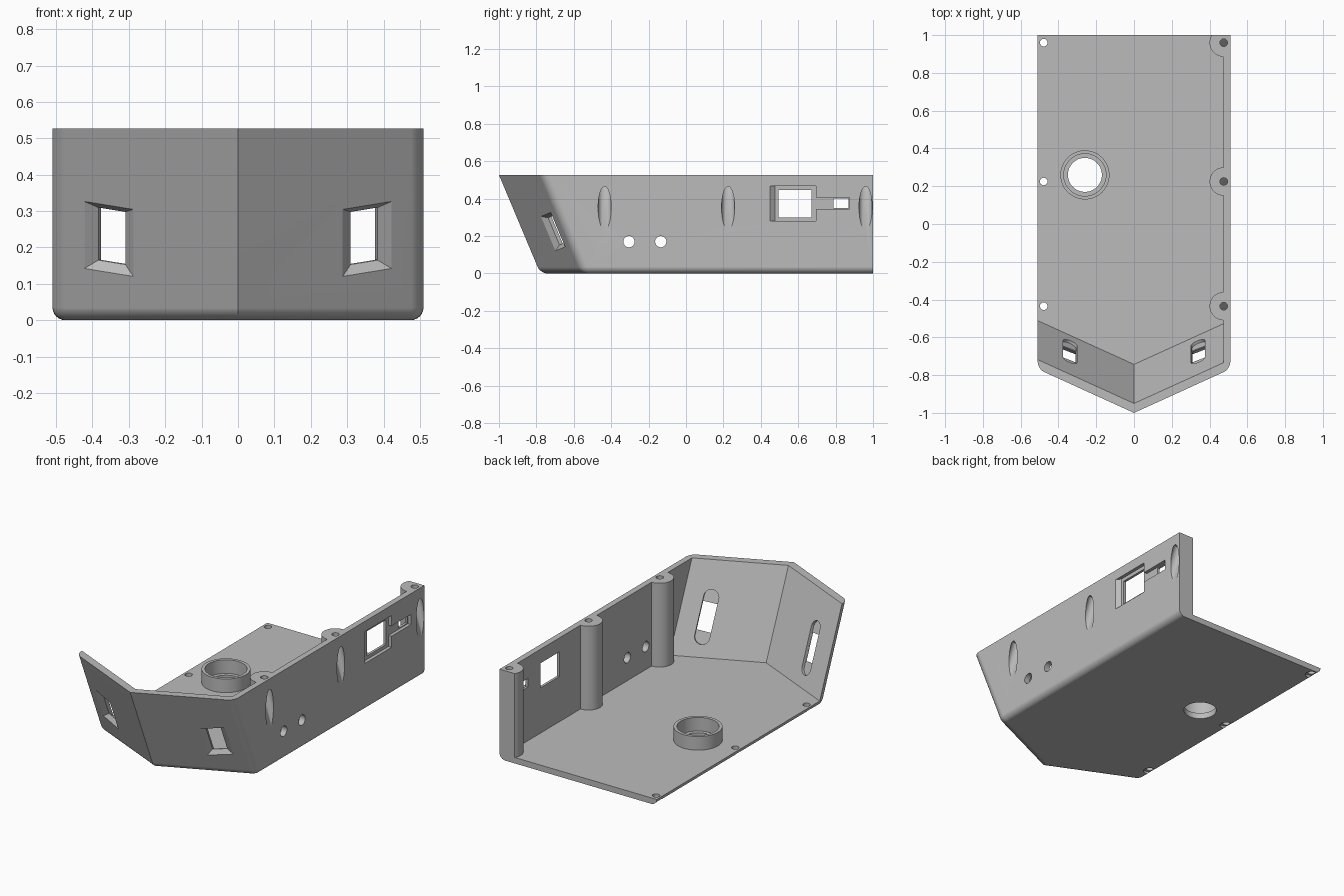
import bpy, bmesh, math
from mathutils import Matrix, Vector

if "Cube" in bpy.data.objects:
    bpy.data.objects.remove(bpy.data.objects["Cube"])

HEIGHT, HALF, FLOOR = 0.527, 0.51, 0.035
SWEEP, LEAN = 0.455, 0.42          # front wall slopes along x and z
SCREW_Y = (-0.435, 0.225, 0.96)


def loft(name, low, high, matrix=Matrix()):
    """Closed solid between two loops with the same number of points."""
    bm = bmesh.new()
    a = [bm.verts.new(matrix @ Vector(p)) for p in low]
    b = [bm.verts.new(matrix @ Vector(p)) for p in high]
    bm.faces.new(a)
    bm.faces.new(b)
    for i in range(len(a)):
        j = (i + 1) % len(a)
        bm.faces.new((a[i], a[j], b[j], b[i]))
    bmesh.ops.recalc_face_normals(bm, faces=bm.faces)
    mesh = bpy.data.meshes.new(name)
    bm.to_mesh(mesh)
    bm.free()
    obj = bpy.data.objects.new(name, mesh)
    bpy.context.collection.objects.link(obj)
    return obj


def circle(r, x, y, z, n=48):
    return [(x + r * math.cos(math.tau * i / n), y + r * math.sin(math.tau * i / n), z) for i in range(n)]


def rect(w, h, z):
    return [(-w / 2, -h / 2, z), (w / 2, -h / 2, z), (w / 2, h / 2, z), (-w / 2, h / 2, z)]


def stadium(r, half, z, n=16):
    pts = []
    for side in (0, 1):
        for i in range(n + 1):
            t = math.pi * (side + i / n)
            pts.append((r * math.cos(t), r * math.sin(t) + (half if side == 0 else -half), z))
    return pts


def cylinder(r, x, y, z0, z1):
    return loft("cutter", circle(r, x, y, z0), circle(r, x, y, z1))


def side_box(y0, y1, z0, z1, x0, x1, slope=0.0):
    def loop(x, shift):
        return [(x, y0 - shift, z0), (x, y1, z0), (x, y1, z1), (x, y0 - shift, z1)]
    return loft("cutter", loop(x0, 0), loop(x1, slope))


def cut(target, cutter):
    """Subtract the cutter for good and remove it."""
    mod = target.modifiers.new("cut", "BOOLEAN")
    mod.operation, mod.solver, mod.object = "DIFFERENCE", "EXACT", cutter
    bpy.context.view_layer.objects.active = target
    bpy.ops.object.modifier_apply(modifier=mod.name)
    bpy.data.objects.remove(cutter)


def front_y(tip, x, z):
    return tip + SWEEP * abs(x) + LEAN * (HEIGHT - z)


def pointed_loop(tip, left, right, back, z):
    return [(0, front_y(tip, 0, z), z), (right, front_y(tip, right, z), z),
            (right, back, z), (left, back, z), (left, front_y(tip, left, z), z)]


# Outer body with rounded bottom and front corner edges
body = loft("enclosure_half", pointed_loop(-1, -HALF, HALF, 1, 0),
            pointed_loop(-1, -HALF, HALF, 1, HEIGHT))
bm = bmesh.new()
bm.from_mesh(body.data)
rounded = []
for e in bm.edges:
    p, q = (v.co for v in e.verts)
    bottom = max(p.z, q.z) < 0.01
    corner = abs(p.z - q.z) > 0.1 and abs(p.x) > 0.1
    at_back = min(p.y, q.y) > 0.99
    if (bottom or corner) and not at_back:
        rounded.append(e)
bmesh.ops.bevel(bm, geom=rounded, offset=0.036, offset_type="OFFSET", segments=6,
                profile=0.5, affect="EDGES", clamp_overlap=True)
bm.to_mesh(body.data)
bm.free()

# Cavity, leaving screw posts and a floor ring standing
cavity = loft("cavity", pointed_loop(-0.95, -0.7, 0.475, 1.2, FLOOR),
              pointed_loop(-0.95, -0.7, 0.475, 1.2, 0.7))
for y in SCREW_Y:
    cut(cavity, cylinder(0.075, 0.475, y, -0.1, 0.8))
cut(cavity, cylinder(0.13, -0.26, 0.26, -0.1, 0.115))
cut(body, cavity)

# Ring recess and floor opening
cut(body, cylinder(0.112, -0.26, 0.26, FLOOR, 0.2))
cut(body, cylinder(0.09, -0.26, 0.26, -0.1, 0.2))

# Screw holes, slanted outer grooves and floor counterbores
for y in SCREW_Y:
    cut(body, loft("cutter", circle(0.035, 0.586, y, 0.1), circle(0.035, 0.469, y, 0.485)))
    cut(body, cylinder(0.02, 0.475, y, 0.47, 0.6))
    cut(body, cylinder(0.02, -0.478, y, -0.1, 0.1))
    cut(body, cylinder(0.034, -0.478, y, -0.1, 0.015))

# Two round holes in the side wall
for y in (-0.305, -0.135):
    turn = Matrix.Translation((0.5, y, 0.17)) @ Matrix.Rotation(math.pi / 2, 4, "Y")
    cut(body, loft("cutter", circle(0.03, 0, 0, -0.1), circle(0.03, 0, 0, 0.1), turn))

# Side socket opening, recess and channel
cut(body, side_box(0.475, 0.695, 0.28, 0.467, 0.49, 0.53, 0.05))
cut(body, side_box(0.69, 0.875, 0.345, 0.405, 0.49, 0.53))
cut(body, side_box(0.495, 0.672, 0.3, 0.445, 0.42, 0.6))
cut(body, side_box(0.788, 0.868, 0.35, 0.4, 0.42, 0.6))

# Flared front windows with rounded inner slots
for s in (-1, 1):
    k = s * SWEEP * LEAN / (1 + LEAN ** 2)
    u = Vector((1, s * SWEEP - LEAN * k, k)).normalized()
    v = Vector((0, -LEAN, 1)).normalized()
    frame = Matrix((u, v, u.cross(v))).transposed().to_4x4()
    x, z = s * 0.355, 0.2235
    frame.translation = (x, front_y(-1, x, z), z)
    cut(body, loft("cutter", rect(0.081, 0.157, -0.022), rect(0.178, 0.221, 0.011), frame))
    cut(body, loft("cutter", rect(0.081, 0.157, -0.08), rect(0.081, 0.157, -0.01), frame))
    cut(body, loft("cutter", stadium(0.041, 0.109, -0.1), stadium(0.041, 0.109, -0.027), frame))

# Single grey material and shading
grey = bpy.data.materials.new("plain_grey")
grey.use_nodes = True
colour = (0.5, 0.5, 0.5, 1)
grey.diffuse_color = colour
grey.node_tree.nodes["Principled BSDF"].inputs["Base Color"].default_value = colour
body.data.materials.clear()
body.data.materials.append(grey)
for f in body.data.polygons:
    f.material_index = 0

bpy.ops.object.select_all(action="DESELECT")
body.select_set(True)
bpy.context.view_layer.objects.active = body
bpy.ops.object.shade_smooth_by_angle(angle=math.radians(30))
weighted = body.modifiers.new("even_shading", "WEIGHTED_NORMAL")
weighted.keep_sharp = True
